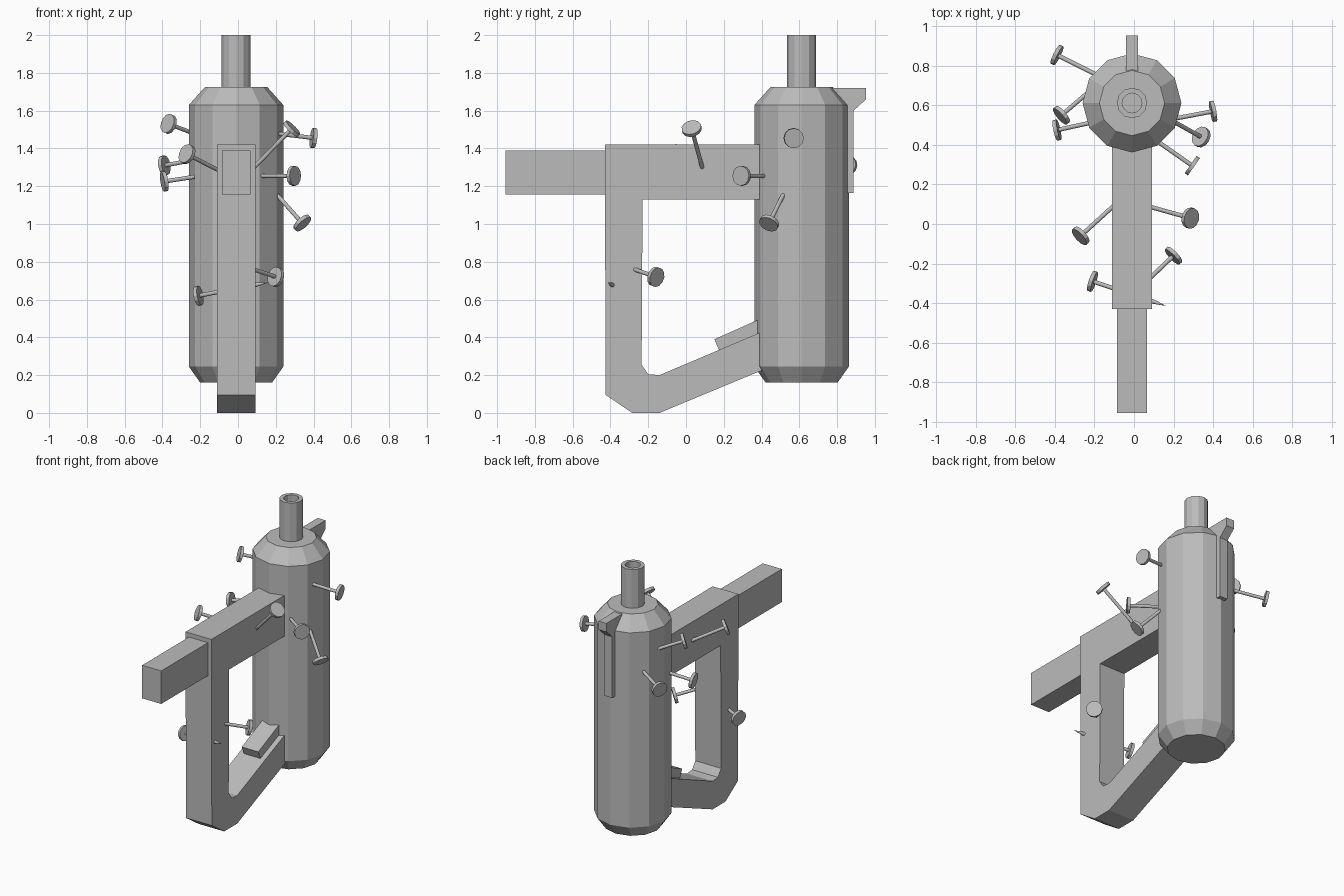
import bpy
import math
from mathutils import Vector, Matrix

cube = bpy.data.objects.get("Cube")
if cube:
    bpy.data.objects.remove(cube)

grey = bpy.data.materials.new("plain grey")
grey.use_nodes = True
GREY = (0.5, 0.5, 0.5, 1)
grey.diffuse_color = GREY
grey.node_tree.nodes["Principled BSDF"].inputs["Base Color"].default_value = GREY

MID_X = -0.01


def add_object(name, verts, faces):
    mesh = bpy.data.meshes.new(name)
    mesh.from_pydata(verts, [], faces)
    mesh.materials.append(grey)
    obj = bpy.data.objects.new(name, mesh)
    bpy.context.collection.objects.link(obj)
    return obj


def lathe(name, profile, sides, matrix):
    """Spin (radius, height) pairs about z, capping both ends."""
    verts, faces = [], []
    for r, h in profile:
        for i in range(sides):
            a = math.tau * i / sides
            verts.append(matrix @ Vector((r * math.cos(a), r * math.sin(a), h)))
    for k in range(len(profile) - 1):
        for i in range(sides):
            j = (i + 1) % sides
            lo, hi = k * sides, (k + 1) * sides
            faces.append((lo + i, lo + j, hi + j, hi + i))
    faces.append(tuple(reversed(range(sides))))
    faces.append(tuple(range(len(verts) - sides, len(verts))))
    return add_object(name, verts, faces)


def extrude(name, outline, width):
    """Extrude a (y, z) outline, listed anticlockwise, across x."""
    n = len(outline)
    verts = [(MID_X + s * width / 2, y, z) for s in (-1, 1) for y, z in outline]
    faces = [tuple(reversed(range(n))), tuple(range(n, 2 * n))]
    for i in range(n):
        j = (i + 1) % n
        faces.append((i, j, n + j, n + i))
    return add_object(name, verts, faces)


# Tank with chamfered ends, and a hollow nozzle on top
axis = Matrix.Translation((MID_X, 0.612, 0))
lathe("tank", [(0.19, 0.16), (0.25, 0.245), (0.25, 1.63), (0.165, 1.725)], 12, axis)
lathe("nozzle", [(0.077, 1.7), (0.077, 2), (0.05, 2), (0.05, 1.75)], 12, axis)

# Handle frame: top beam, grip and sloping lower arm in one outline
extrude("handle_frame", [
    (-0.43, 1.42), (-0.425, 0.095), (-0.285, 0), (-0.14, 0), (0.45, 0.245),
    (0.45, 0.45), (-0.14, 0.2), (-0.2, 0.205), (-0.235, 0.255),
    (-0.23, 1.13), (0.45, 1.13), (0.45, 1.42)], 0.203)

# Bar projecting forward from the frame
extrude("front_bar", [(-0.955, 1.155), (-0.4, 1.155), (-0.4, 1.39), (-0.955, 1.39)], 0.15)

# Tilted block resting on the lower arm
extrude("trigger_block", [(0.18, 0.32), (0.42, 0.42), (0.42, 0.51), (0.15, 0.39)], 0.13)

# Hooked lever down the back of the tank
extrude("back_lever", [
    (0.76, 1.72), (0.8, 1.6), (0.84, 1.165), (0.887, 1.165),
    (0.887, 1.6), (0.953, 1.66), (0.953, 1.72)], 0.062)

# Nails driven into the body: head centre, then a point on the shaft
NAILS = [
    ((-0.39, 0.855, 1.31), (-0.2, 0.76, 1.345)),
    ((-0.367, 0.55, 1.53), (-0.25, 0.65, 1.485)),
    ((-0.39, 0.475, 1.225), (-0.23, 0.51, 1.25)),
    ((-0.27, -0.06, 1.37), (-0.105, 0.09, 1.285)),
    ((-0.21, -0.29, 0.62), (-0.105, -0.325, 0.64)),
    ((0.2, -0.16, 0.72), (0.09, -0.265, 0.757)),
    ((0.285, 0.03, 1.505), (0.095, 0.083, 1.31)),
    ((0.295, 0.295, 1.255), (0.13, 0.41, 1.255)),
    ((0.34, 0.44, 1.005), (0.215, 0.51, 1.145)),
    ((0.4, 0.57, 1.455), (0.215, 0.535, 1.478)),
]
NAIL_PROFILE = [(0.053, -0.01), (0.053, 0.01), (0.011, 0.01), (0.011, 0.33), (0.001, 0.395)]
for number, (head, toward) in enumerate(NAILS, 1):
    direction = Vector(toward) - Vector(head)
    turn = direction.to_track_quat('Z', 'Y').to_matrix().to_4x4()
    lathe(f"nail_{number}", NAIL_PROFILE, 12, Matrix.Translation(head) @ turn)
